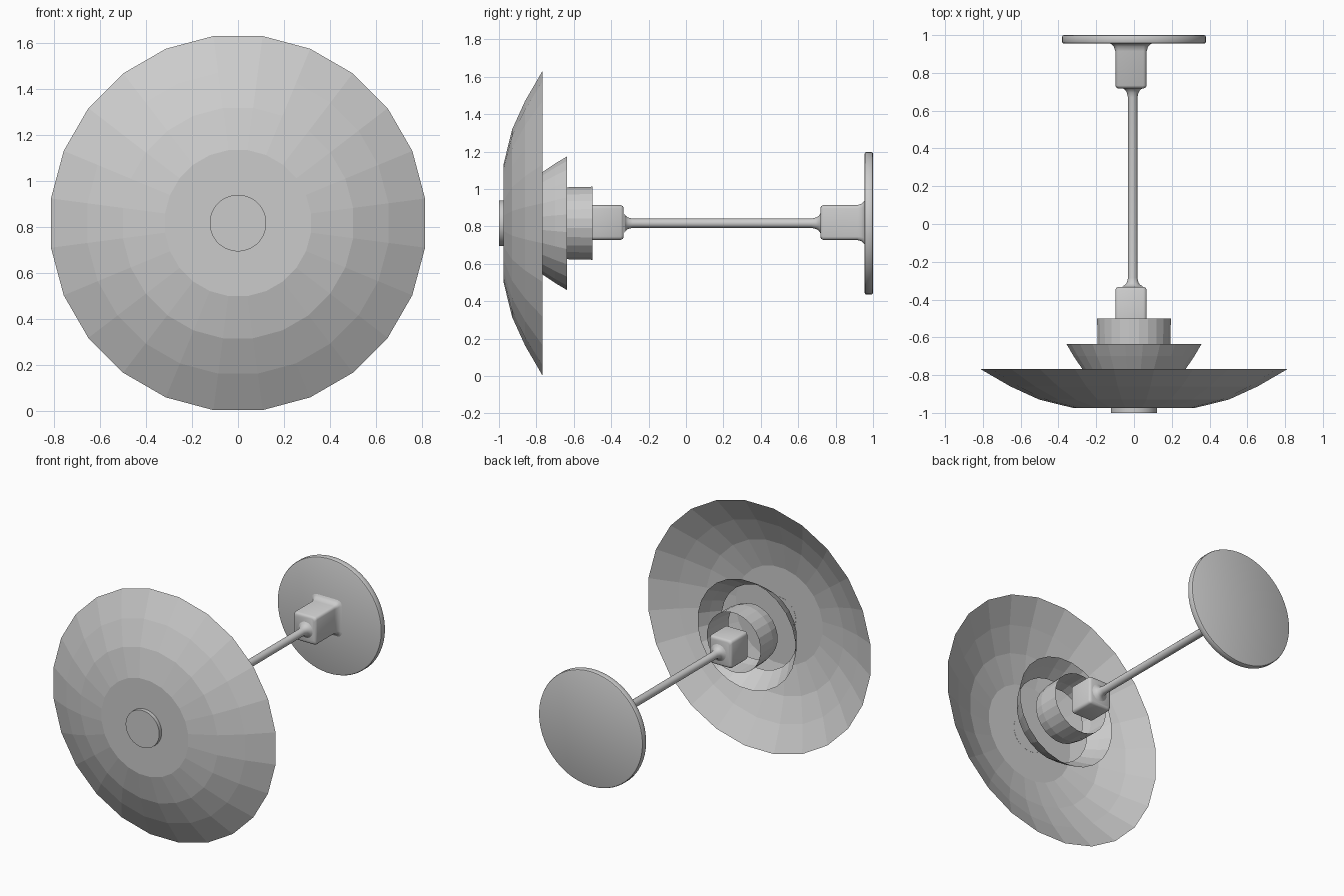
import bpy, bmesh, math

if "Cube" in bpy.data.objects:
    bpy.data.objects.remove(bpy.data.objects["Cube"])

AXIS_Z = 0.817


def finish(name, bm, smooth):
    bmesh.ops.recalc_face_normals(bm, faces=bm.faces)
    me = bpy.data.meshes.new(name)
    bm.to_mesh(me)
    bm.free()
    ob = bpy.data.objects.new(name, me)
    bpy.context.collection.objects.link(ob)
    if smooth:
        bpy.ops.object.select_all(action='DESELECT')
        ob.select_set(True)
        bpy.context.view_layer.objects.active = ob
        bpy.ops.object.shade_smooth_by_angle(angle=math.radians(35))
    return ob


def loft(name, rings, cap_front=True, cap_back=True, smooth=False):
    """Skin equal-length rings of points running front to back."""
    bm = bmesh.new()
    loops = [[bm.verts.new(p) for p in ring] for ring in rings]
    for a, b in zip(loops, loops[1:]):
        for i in range(len(a)):
            j = (i + 1) % len(a)
            bm.faces.new((a[i], a[j], b[j], b[i]))
    if cap_front:
        bm.faces.new(loops[0])
    if cap_back:
        bm.faces.new(loops[-1])
    return finish(name, bm, smooth)


def lathe(name, profile, sides, x=0.0, **kw):
    """Revolve (y, radius) pairs about the long axis."""
    rings = []
    for y, r in profile:
        angles = [2 * math.pi * (i + 0.5) / sides for i in range(sides)]
        rings.append([(x + r * math.cos(a), y, AXIS_Z + r * math.sin(a)) for a in angles])
    return loft(name, rings, **kw)


def block(name, profile):
    """Rounded rectangular socket from (y, growth) pairs."""
    rings = []
    for y, grow in profile:
        hx, hz, rad = 0.083 + grow, 0.093 + grow, 0.018 + max(grow, 0) * 0.6
        ring = []
        for q, (sx, sz) in enumerate(((1, 1), (-1, 1), (-1, -1), (1, -1))):
            for k in range(4):
                a = math.pi / 2 * (q + k / 3)
                ring.append((-0.016 + sx * (hx - rad) + rad * math.cos(a), y,
                             AXIS_Z + 0.004 + sz * (hz - rad) + rad * math.sin(a)))
        rings.append(ring)
    return loft(name, rings, smooth=True)


# Faceted nested shades, single skinned
lathe("large_shade", [(-0.975, 0.32), (-0.93, 0.505), (-0.86, 0.66), (-0.768, 0.82)],
      24, cap_back=False)
lathe("middle_shade", [(-0.768, 0.276), (-0.70, 0.322), (-0.635, 0.361)],
      24, cap_front=False, cap_back=False)
lathe("inner_shade", [(-0.70, 0.182), (-0.635, 0.194), (-0.50, 0.197)],
      24, cap_front=False, cap_back=False)

# Round front cap
lathe("front_cap", [(-1.0, 0.123), (-0.974, 0.123)], 48, smooth=True)

# Sockets at both ends of the rod
block("bulb_socket", [(-0.50, 0), (-0.348, 0), (-0.338, -0.005), (-0.333, -0.014)])
block("wall_socket", [(0.718, -0.014), (0.723, -0.005), (0.733, 0), (0.915, 0),
                      (0.94, 0.008), (0.952, 0.02), (0.96, 0.04)])

# Rod flaring into each socket
lathe("rod", [(-0.33, 0.055), (-0.322, 0.04), (-0.31, 0.031), (-0.285, 0.025),
              (0.67, 0.025), (0.695, 0.031), (0.71, 0.04), (0.72, 0.055)],
      24, x=-0.007, smooth=True)

# Round mounting plate with softened rims
lathe("mounting_plate", [(0.955, 0.372), (0.958, 0.379), (0.965, 0.382), (0.99, 0.382),
                         (0.997, 0.379), (1.0, 0.372)], 64, smooth=True)
